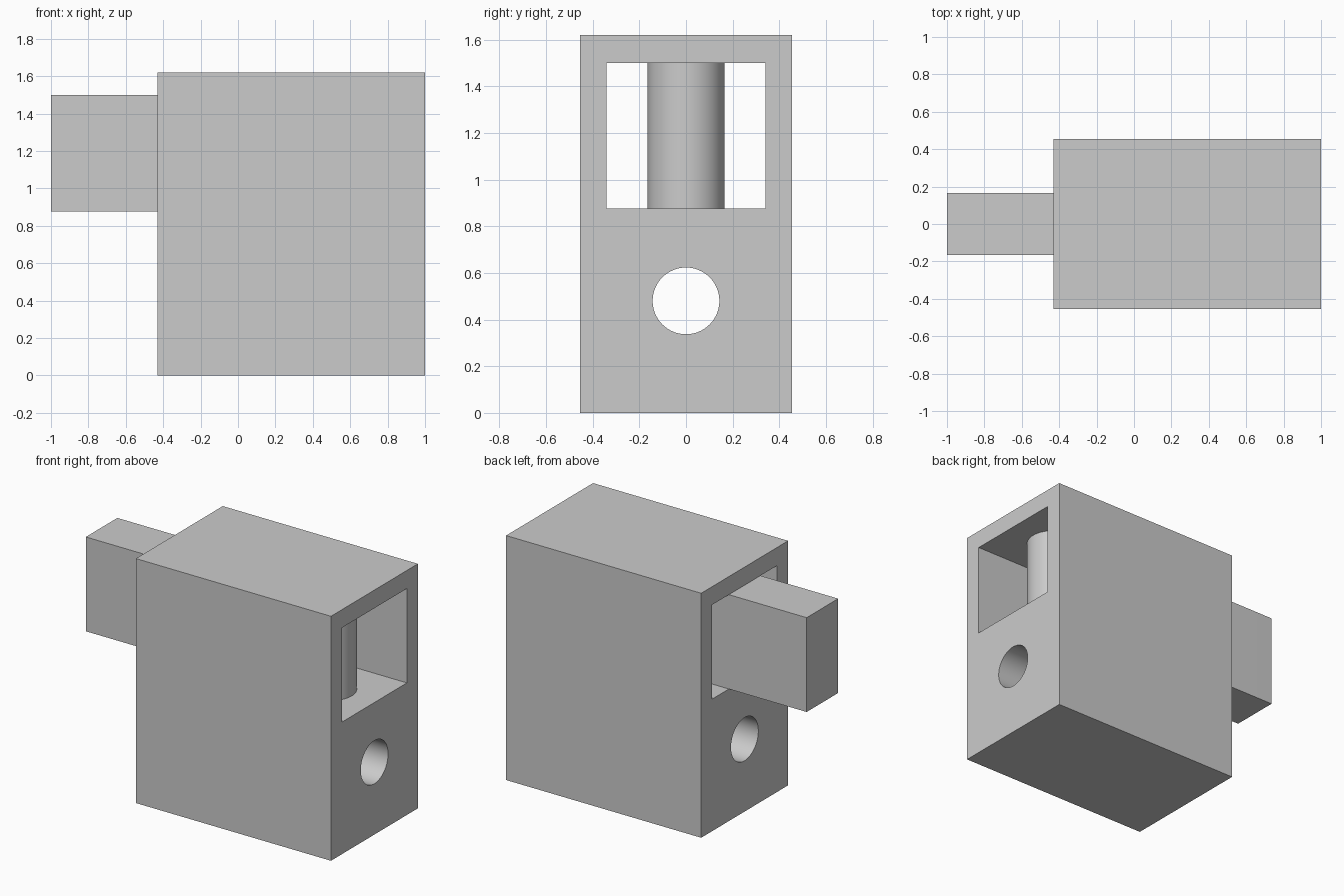
import bpy
import bmesh
import math
from mathutils import Matrix, Vector

cube = bpy.data.objects.get("Cube")
if cube:
    bpy.data.objects.remove(cube, do_unlink=True)

# Main dimensions
BACK, FRONT = -0.43, 1.0
HALF_WIDTH, HEIGHT = 0.455, 1.62
SLOT_HALF, SLOT_LOW, SLOT_HIGH = 0.34, 0.875, 1.5
BAR_HALF, BAR_CENTRE = 0.165, 0.67

grey = bpy.data.materials.new("plain_grey")
grey.use_nodes = True
colour = (0.6, 0.6, 0.6, 1)
grey.diffuse_color = colour
grey.node_tree.nodes["Principled BSDF"].inputs["Base Color"].default_value = colour


def make_object(name, bm):
    bmesh.ops.recalc_face_normals(bm, faces=bm.faces)
    mesh = bpy.data.meshes.new(name)
    bm.to_mesh(mesh)
    bm.free()
    mesh.materials.append(grey)
    obj = bpy.data.objects.new(name, mesh)
    bpy.context.collection.objects.link(obj)
    return obj


def box(name, low, high):
    low, high = Vector(low), Vector(high)
    bm = bmesh.new()
    place = Matrix.Translation((low + high) / 2) @ Matrix.Diagonal((*(high - low), 1))
    bmesh.ops.create_cube(bm, size=1, matrix=place)
    return make_object(name, bm)


def smooth(obj):
    bpy.ops.object.select_all(action="DESELECT")
    obj.select_set(True)
    bpy.context.view_layer.objects.active = obj
    bpy.ops.object.shade_smooth_by_angle(angle=math.radians(30))


# Housing block
housing = box("housing", (BACK, -HALF_WIDTH, 0), (FRONT, HALF_WIDTH, HEIGHT))

# Cutters: rectangular slot and round hole, both right through along x
slot = box("slot_cutter", (BACK - 0.1, -SLOT_HALF, SLOT_LOW),
           (FRONT + 0.1, SLOT_HALF, SLOT_HIGH))
bm = bmesh.new()
bmesh.ops.create_cone(bm, cap_ends=True, segments=64, radius1=0.143, radius2=0.143, depth=3,
                      matrix=Matrix.Translation((0, 0, 0.48)) @ Matrix.Rotation(math.pi / 2, 4, "Y"))
hole = make_object("hole_cutter", bm)

for cutter in (slot, hole):
    cutter.hide_render = True
    cut = housing.modifiers.new(cutter.name, "BOOLEAN")
    cut.operation = "DIFFERENCE"
    cut.solver = "EXACT"
    cut.object = cutter
    bpy.context.view_layer.objects.active = housing
    bpy.ops.object.modifier_apply(modifier=cut.name)
    bpy.data.objects.remove(cutter, do_unlink=True)
smooth(housing)

# Sliding bar: square outer end, half-round inner end
STEPS = 32
outline = [(-1, BAR_HALF), (-1, -BAR_HALF)]
for i in range(STEPS + 1):
    a = math.pi * (i / STEPS - 0.5)
    outline.append((BAR_CENTRE + BAR_HALF * math.cos(a), BAR_HALF * math.sin(a)))
bm = bmesh.new()
base = bm.faces.new([bm.verts.new((x, y, SLOT_LOW)) for x, y in outline])
top = bmesh.ops.extrude_face_region(bm, geom=[base], use_keep_orig=True)
bmesh.ops.translate(bm, vec=(0, 0, SLOT_HIGH - SLOT_LOW),
                    verts=[v for v in top["geom"] if isinstance(v, bmesh.types.BMVert)])
smooth(make_object("sliding_bar", bm))
